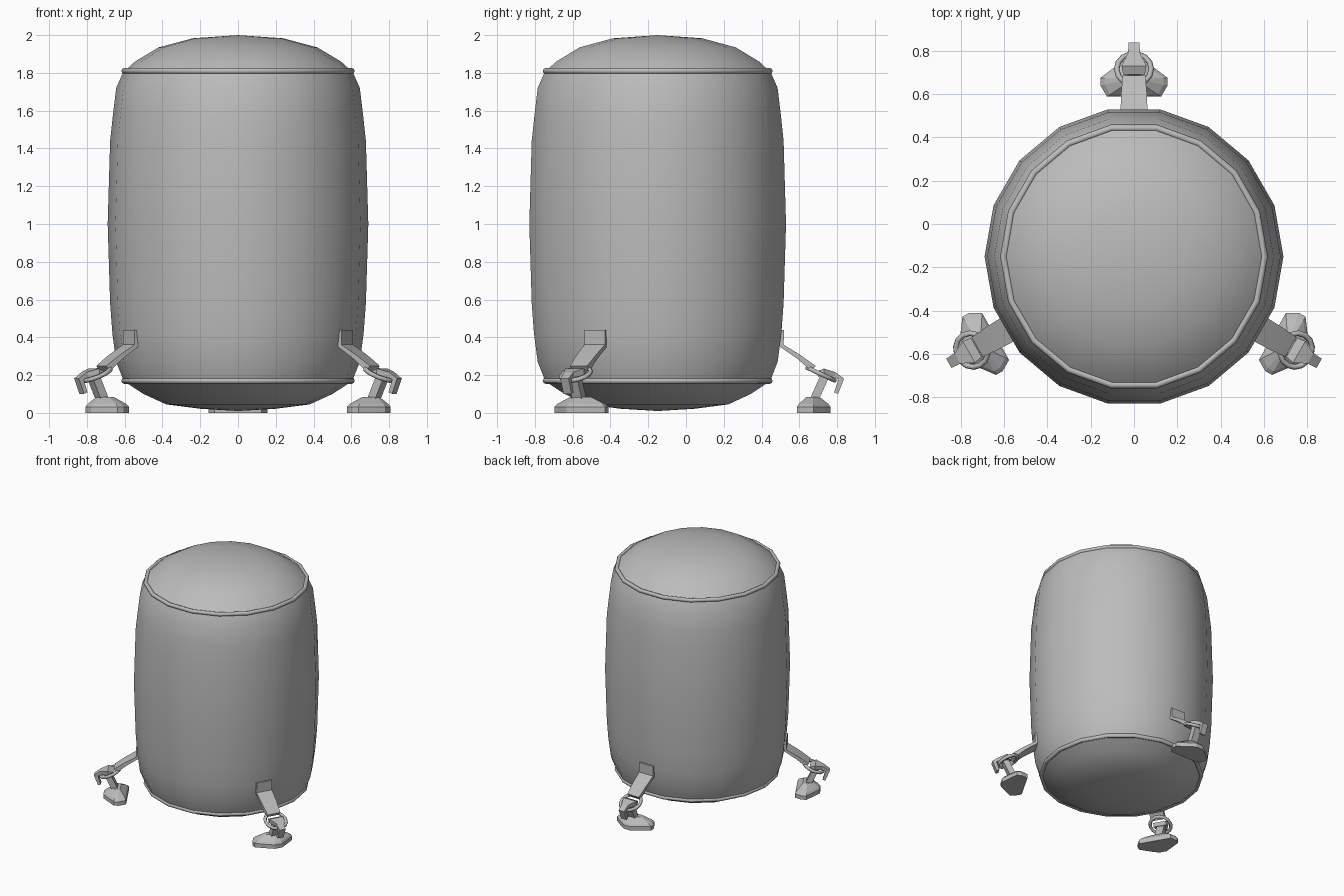
import bpy, bmesh, math
from mathutils import Vector, Matrix

if "Cube" in bpy.data.objects:
    bpy.data.objects.remove(bpy.data.objects["Cube"])

CY = -0.15          # barrel axis sits forward of the centre
SIDES = 18

grey = bpy.data.materials.new("plain grey")
grey.diffuse_color = (0.5, 0.5, 0.5, 1)
grey.use_nodes = True
grey.node_tree.nodes["Principled BSDF"].inputs["Base Color"].default_value = grey.diffuse_color


def finish(name, bm, smooth=True, angle=35):
    bmesh.ops.recalc_face_normals(bm, faces=bm.faces)
    mesh = bpy.data.meshes.new(name)
    bm.to_mesh(mesh)
    bm.free()
    mesh.materials.append(grey)
    ob = bpy.data.objects.new(name, mesh)
    bpy.context.collection.objects.link(ob)
    if smooth:
        bpy.ops.object.select_all(action='DESELECT')
        ob.select_set(True)
        bpy.context.view_layer.objects.active = ob
        bpy.ops.object.shade_smooth_by_angle(angle=math.radians(angle))
    return ob


def lathe(name, profile, angle=35):
    """Spin (radius, z) points around the barrel axis."""
    bm = bmesh.new()
    vs = [bm.verts.new((r, CY, z)) for r, z in profile]
    es = [bm.edges.new(p) for p in zip(vs, vs[1:])]
    bmesh.ops.spin(bm, geom=vs + es, cent=(0, CY, 0), axis=(0, 0, 1),
                   angle=math.tau, steps=SIDES)
    bmesh.ops.remove_doubles(bm, verts=bm.verts, dist=0.0005)
    return finish(name, bm, True, angle)


def torus(bm, radius, tube, matrix, major, minor):
    rings = []
    for i in range(major):
        a = math.tau * i / major
        rings.append([bm.verts.new(matrix @ Vector((
            (radius + tube * math.cos(b)) * math.cos(a),
            (radius + tube * math.cos(b)) * math.sin(a),
            tube * math.sin(b)))) for b in (math.tau * j / minor for j in range(minor))])
    for i in range(major):
        p, q = rings[i], rings[(i + 1) % major]
        for j in range(minor):
            k = (j + 1) % minor
            bm.faces.new((p[j], q[j], q[k], p[k]))


def strip(bm, stations, place):
    """Box-section bar; stations are (radial, z, width, thickness)."""
    pts = [Vector((r, z)) for r, z, _, _ in stations]
    rows = []
    for i, (_, _, w, t) in enumerate(stations):
        d = (pts[min(i + 1, len(pts) - 1)] - pts[max(i - 1, 0)]).normalized()
        n = Vector((-d.y, d.x)) * t / 2
        rows.append([bm.verts.new(place @ Vector((x * w / 2, pts[i].x + s * n.x, pts[i].y + s * n.y)))
                     for x, s in ((-1, -1), (1, -1), (1, 1), (-1, 1))])
    for p, q in zip(rows, rows[1:]):
        for j in range(4):
            bm.faces.new((p[j], p[(j + 1) % 4], q[(j + 1) % 4], q[j]))
    bm.faces.new(rows[0])
    bm.faces.new(rows[-1])


# Barrel wall and its domed ends
wall = [(0.605, 0.17), (0.645, 0.27), (0.665, 0.42), (0.677, 0.58), (0.69, 1.0),
        (0.677, 1.44), (0.663, 1.57), (0.645, 1.72), (0.605, 1.81)]
lathe("barrel_wall", wall)
lathe("top_dome", [(0.60, 1.81), (0.545, 1.86), (0.42, 1.935), (0.24, 1.983), (0, 2.0)])
lathe("bottom_dome", [(0.60, 0.165), (0.50, 0.10), (0.38, 0.045), (0.20, 0.022), (0, 0.01)])

# Rolled rims
for name, z in (("top_rim", 1.81), ("bottom_rim", 0.17)):
    bm = bmesh.new()
    torus(bm, 0.602, 0.016, Matrix.Translation((0, CY, z)), SIDES, 8)
    finish(name, bm, angle=50)

# Three tie-down anchors, local +y points outward from the barrel axis
for label, deg in (("back", 0), ("left", 120), ("right", 240)):
    place = Matrix.Translation((0, CY, 0)) @ Matrix.Rotation(math.radians(deg), 4, 'Z')

    # Strap: patch flat on the wall, then folding out and down to the ring
    bm = bmesh.new()
    strip(bm, [(0.657, 0.44, 0.125, 0.022), (0.658, 0.355, 0.125, 0.022),
               (0.75, 0.295, 0.118, 0.026), (0.825, 0.235, 0.105, 0.036)], place)
    finish(label + "_strap", bm, angle=30)

    # Ring tilted down and outward
    bm = bmesh.new()
    torus(bm, 0.08, 0.013, place @ Matrix.Translation((0, 0.865, 0.205))
          @ Matrix.Rotation(math.radians(-25), 4, 'X'), 14, 6)
    finish(label + "_ring", bm, angle=65)

    # Hook with leaning shank and down-turned tip
    bm = bmesh.new()
    strip(bm, [(0.82, 0.05, 0.06, 0.045), (0.885, 0.195, 0.06, 0.045)], place)
    strip(bm, [(0.845, 0.205, 0.10, 0.03), (0.88, 0.217, 0.115, 0.035), (0.935, 0.202, 0.055, 0.03),
               (0.972, 0.18, 0.05, 0.03), (0.945, 0.105, 0.05, 0.022)], place)
    finish(label + "_hook", bm, smooth=False)

    # Foot plate: three-lobed slab with a raised mound
    half = [(0.03, 0.915), (0.075, 0.885), (0.155, 0.825), (0.155, 0.79), (0.125, 0.738), (0.06, 0.738)]
    outline = half + [(-x, y) for x, y in reversed(half)]
    bm = bmesh.new()
    rows = [[bm.verts.new(place @ Vector((x * s, 0.82 + (y - 0.82) * s, z))) for x, y in outline]
            for s, z in ((1, 0), (1, 0.032), (0.88, 0.048), (0.38, 0.085))]
    for p, q in zip(rows, rows[1:]):
        for j in range(len(outline)):
            k = (j + 1) % len(outline)
            bm.faces.new((p[j], p[k], q[k], q[j]))
    bm.faces.new(rows[0])
    bm.faces.new(rows[-1])
    finish(label + "_foot", bm, smooth=False)
